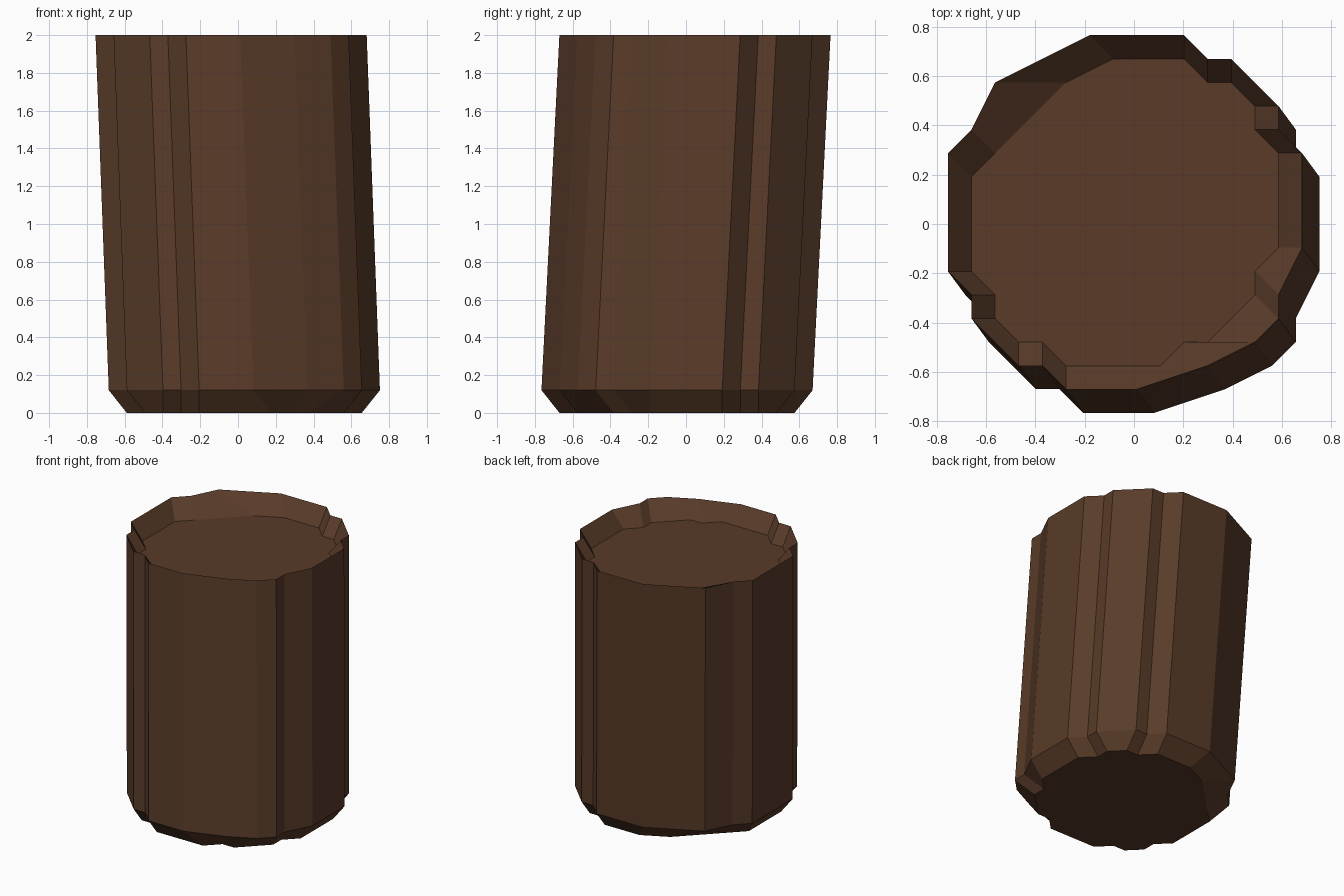
import bpy, bmesh

cube = bpy.data.objects.get("Cube")
if cube:
    bpy.data.objects.remove(cube, do_unlink=True)

CELL = 0.0957            # outline grid spacing
BEVEL = 0.12             # chamfer height and recess depth
HEIGHT = 2.0
SHIFT = (0.07, -0.095)   # lean of the trunk, base relative to rim

# Notched outline and its inset, on a small square grid
OUTER = [(6, 15), (10, 15), (11, 14), (12, 14), (14, 12), (14, 11), (15, 10), (15, 6),
         (14, 4), (14, 3), (13, 2), (11, 1), (8, 0), (5, 0), (4, 1), (3, 1),
         (1, 3), (1, 4), (0, 5), (0, 10), (1, 11), (2, 13)]
INNER = [(7, 14), (10, 14), (11, 13), (12, 13), (13, 12), (13, 11), (14, 10), (14, 6),
         (13, 5), (13, 4), (11, 2), (10, 2), (9, 1), (5, 1), (4, 2), (3, 2),
         (2, 3), (2, 4), (1, 5), (1, 9), (2, 10), (5, 13)]

# Dark wood colour
wood = bpy.data.materials.new("dark_brown_wood")
wood.use_nodes = True
colour = (0.100, 0.044, 0.022, 1.0)
wood.diffuse_color = colour
bsdf = wood.node_tree.nodes["Principled BSDF"]
bsdf.inputs["Base Color"].default_value = colour
bsdf.inputs["Roughness"].default_value = 0.9

bm = bmesh.new()


def ring(outline, z, lean):
    """Place one outline at a height, leaning it by a fraction of SHIFT."""
    return [bm.verts.new(((x - 7.5) * CELL - 0.0365 + SHIFT[0] * lean,
                          (y - 7.5) * CELL + 0.0475 + SHIFT[1] * lean, z))
            for x, y in outline]


# Chamfered base, leaning sides and sunken top
rings = [ring(INNER, 0, 1),
         ring(OUTER, BEVEL, 1),
         ring(OUTER, HEIGHT, 0),
         ring(INNER, HEIGHT - BEVEL, 0)]
count = len(OUTER)
for low, high in zip(rings, rings[1:]):
    for i in range(count):
        j = (i + 1) % count
        bm.faces.new((low[i], low[j], high[j], high[i]))
bm.faces.new(rings[0])
bm.faces.new(rings[-1])
bmesh.ops.recalc_face_normals(bm, faces=bm.faces)

mesh = bpy.data.meshes.new("trunk_section")
bm.to_mesh(mesh)
bm.free()
mesh.materials.append(wood)
trunk = bpy.data.objects.new("trunk_section", mesh)
bpy.context.collection.objects.link(trunk)
